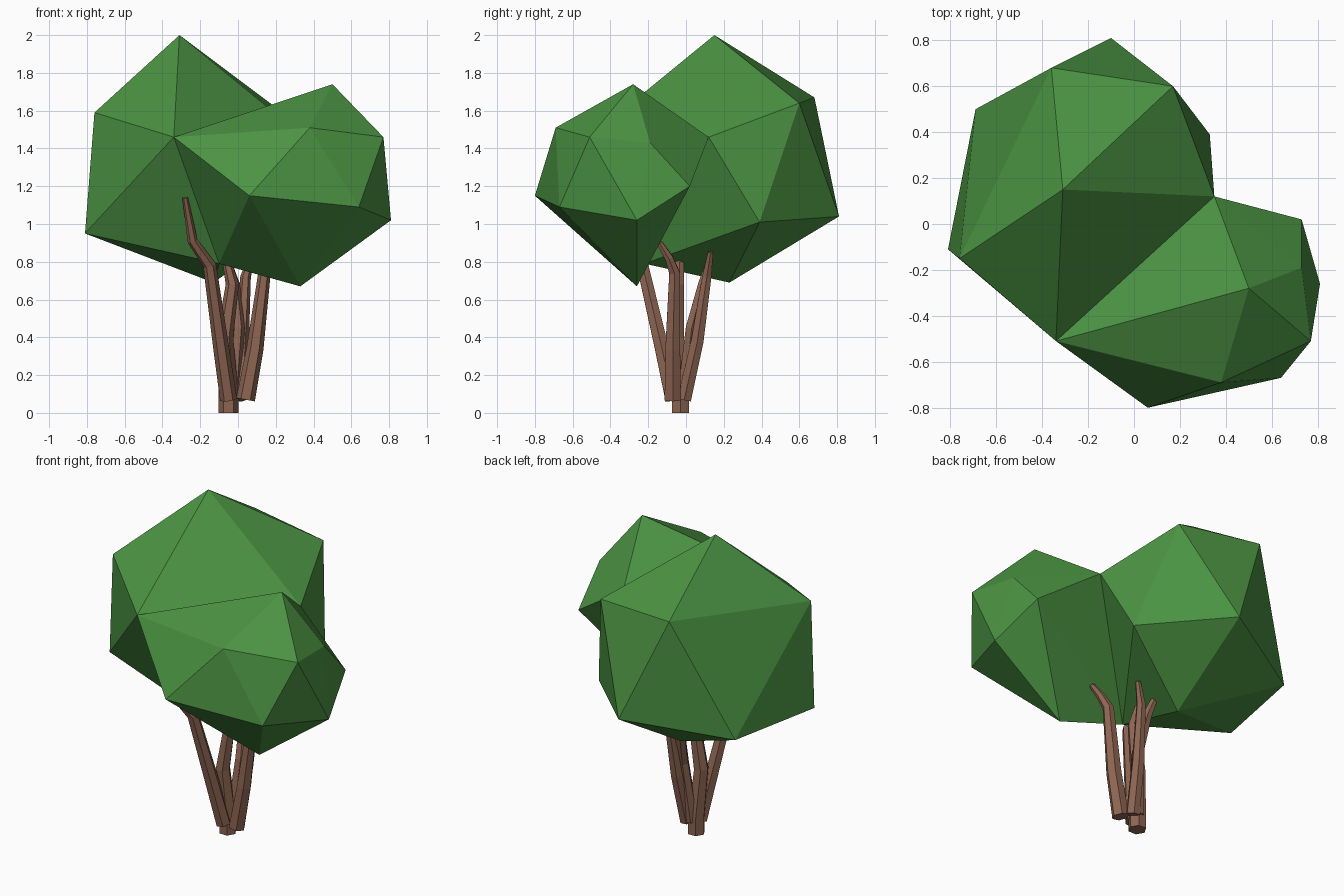
import bpy, bmesh, math
from mathutils import Vector

if "Cube" in bpy.data.objects:
    bpy.data.objects.remove(bpy.data.objects["Cube"])


def material(name, color):
    m = bpy.data.materials.new(name)
    m.diffuse_color = (*color, 1)
    m.use_nodes = True
    m.node_tree.nodes["Principled BSDF"].inputs["Base Color"].default_value = m.diffuse_color
    return m


def add_object(name, bm, mat):
    bmesh.ops.recalc_face_normals(bm, faces=bm.faces)
    me = bpy.data.meshes.new(name)
    bm.to_mesh(me)
    bm.free()
    me.materials.append(mat)
    bpy.context.collection.objects.link(bpy.data.objects.new(name, me))


def faceted_crown(name, points, seam, mat):
    """Faceted hull, left open on the seam triangle where the crowns join."""
    bm = bmesh.new()
    for p in points + seam:
        bm.verts.new(p)
    bmesh.ops.convex_hull(bm, input=bm.verts)
    hidden = [f for f in bm.faces
              if all(any((v.co - Vector(s)).length < 1e-4 for s in seam) for v in f.verts)]
    bmesh.ops.delete(bm, geom=hidden, context='FACES_ONLY')
    add_object(name, bm, mat)


def branch(name, path, mat, sides=6):
    """Tapered six-sided limb; path holds x, y, z, radius."""
    bm = bmesh.new()
    rings = []
    for i, (x, y, z, r) in enumerate(path):
        a, b = path[max(i - 1, 0)], path[min(i + 1, len(path) - 1)]
        d = Vector(b[:3]) - Vector(a[:3])
        rot = Vector((0, 0, 1)).rotation_difference(d)
        rings.append([bm.verts.new(Vector((x, y, z)) + rot @ Vector((
            r * math.cos(k * math.tau / sides), r * math.sin(k * math.tau / sides), 0)))
            for k in range(sides)])
    for lo, hi in zip(rings, rings[1:]):
        for k in range(sides):
            n = (k + 1) % sides
            bm.faces.new((lo[k], lo[n], hi[n], hi[k]))
    bm.faces.new(rings[0][::-1])
    bm.faces.new(rings[-1])
    add_object(name, bm, mat)


leaf = material("leaf_green", (0.07, 0.29, 0.055))
bark = material("bark_brown", (0.27, 0.13, 0.085))

# Crown: two faceted masses sharing one triangle
seam = [(-.34, -.51, 1.46), (.35, .12, 1.46), (-.10, -.22, .79)]
faceted_crown("large_crown", [
    (-.31, .15, 2.0), (-.76, -.15, 1.59), (-.81, -.11, .95), (-.36, .68, 1.67),
    (.17, .60, 1.64), (-.10, .81, 1.04), (-.69, .50, .95), (.33, .39, 1.01),
    (-.13, .23, .69)], seam, leaf)
faceted_crown("small_crown", [
    (.50, -.28, 1.74), (.77, -.51, 1.46), (.38, -.69, 1.51), (.06, -.80, 1.15),
    (.64, -.67, 1.09), (.81, -.26, 1.02), (.33, -.26, .67), (.73, .02, 1.20),
    (.73, -.19, 1.43)], seam, leaf)

# Trunk stub and the limbs fanning out of it
branch("trunk", [(-.05, -.03, 0, .052), (-.05, -.03, .1, .052), (-.07, -.05, .4, .045),
                 (-.03, -.04, .68, .035), (-.07, -.03, .85, .02)], bark)
branch("front_branch", [(-.05, -.07, .07, .045), (-.09, -.13, .35, .042),
                        (-.15, -.23, .78, .035), (-.24, -.29, .91, .027),
                        (-.28, -.36, 1.14, .015)], bark)
branch("right_branch", [(.04, -.07, .07, .05), (.09, -.07, .34, .045),
                        (.14, -.06, .74, .033), (.17, -.09, .82, .025),
                        (.19, -.14, .9, .017)], bark)
branch("back_branch", [(.0, -.01, .07, .042), (.02, .06, .38, .038),
                       (.04, .11, .72, .028), (.08, .13, .85, .016)], bark)
branch("middle_branch", [(-.03, -.01, .08, .042), (.0, .03, .45, .036),
                         (-.02, .09, .68, .03), (-.06, .13, .82, .018)], bark)
